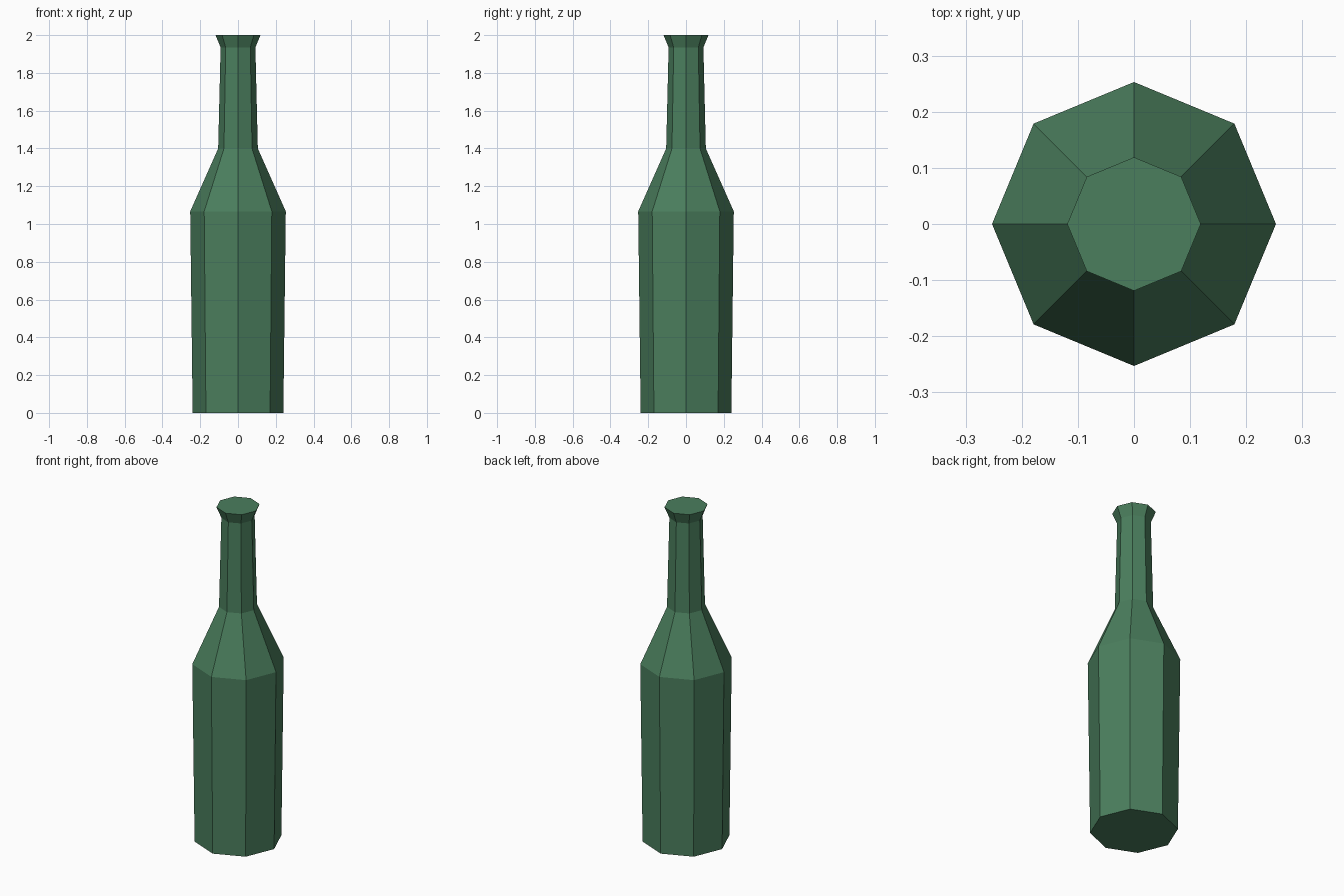
import bpy, bmesh, math

if "Cube" in bpy.data.objects:
    bpy.data.objects.remove(bpy.data.objects["Cube"])

SIDES = 8
# (radius, height) from base to lip
PROFILE = [(0.24, 0.0), (0.253, 1.067), (0.105, 1.4), (0.092, 1.935), (0.119, 2.0)]

# Bottle: stacked octagonal rings, bridged and capped
bm = bmesh.new()
rings = []
for r, z in PROFILE:
    rings.append([bm.verts.new((r * math.cos(math.tau * i / SIDES),
                                r * math.sin(math.tau * i / SIDES), z))
                  for i in range(SIDES)])
for low, high in zip(rings, rings[1:]):
    for i in range(SIDES):
        j = (i + 1) % SIDES
        bm.faces.new((low[i], low[j], high[j], high[i]))
bm.faces.new(rings[0][::-1])
bm.faces.new(rings[-1])

mesh = bpy.data.meshes.new("bottle")
bm.to_mesh(mesh)
bm.free()
bottle = bpy.data.objects.new("bottle", mesh)
bpy.context.collection.objects.link(bottle)

# Green glass colour
glass = bpy.data.materials.new("green_glass")
glass.diffuse_color = (0.07, 0.21, 0.11, 1.0)
glass.use_nodes = True
glass.node_tree.nodes["Principled BSDF"].inputs["Base Color"].default_value = glass.diffuse_color
mesh.materials.append(glass)
